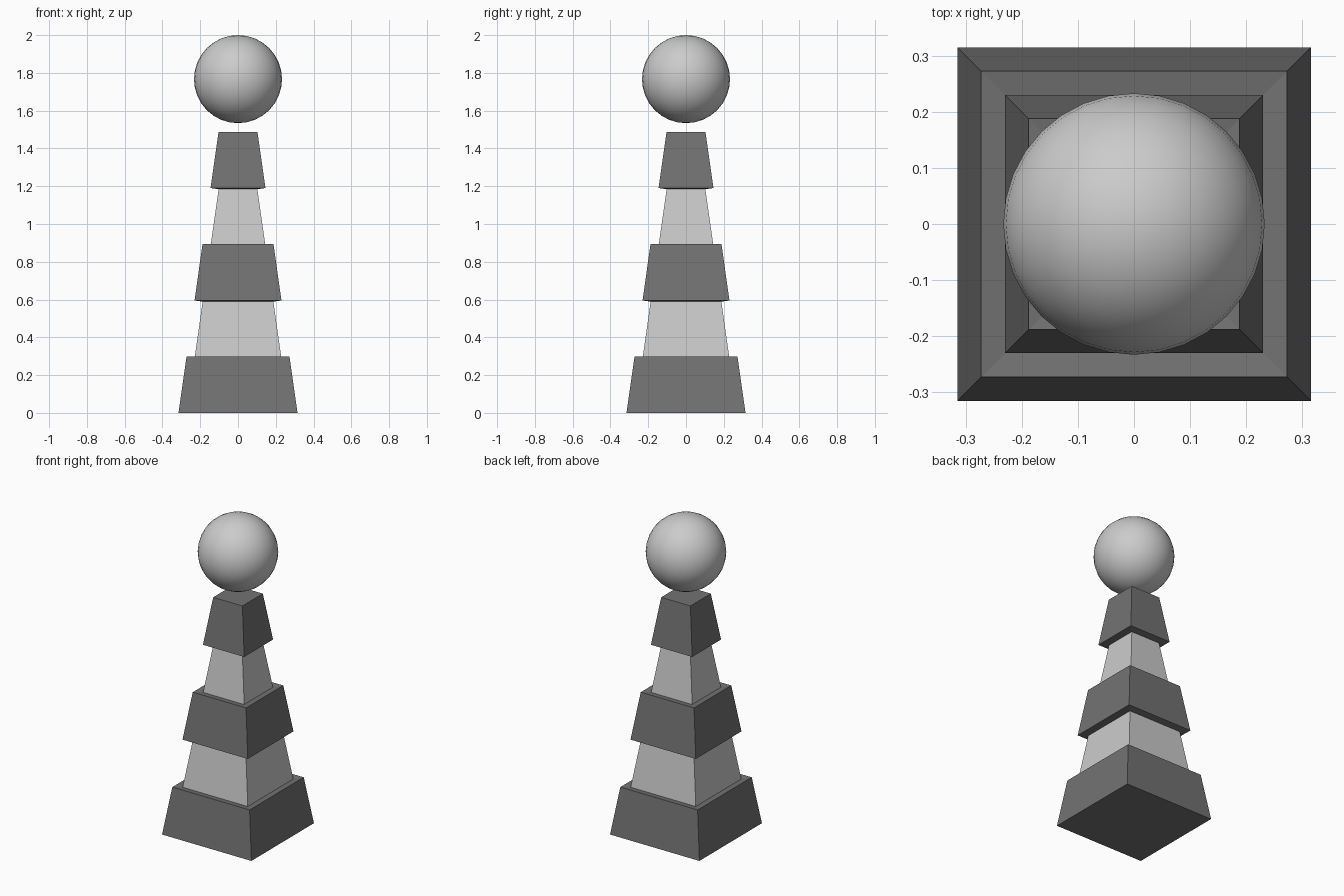
import bpy
import bmesh

if "Cube" in bpy.data.objects:
    bpy.data.objects.remove(bpy.data.objects["Cube"])

BANDS = 5
HEIGHT = 1.488
BASE, TOP = 0.315, 0.103      # half widths of the tapered tower
INSET = 0.043                 # how far the light bands sit back
DIP = 0.006                   # ledges follow the slope normal

dark = bpy.data.materials.new("dark_band")
dark.diffuse_color = (0.17, 0.17, 0.17, 1)
dark.use_nodes = True
dark.node_tree.nodes["Principled BSDF"].inputs["Base Color"].default_value = dark.diffuse_color
light = bpy.data.materials.new("light_band")
light.diffuse_color = (0.8, 0.8, 0.8, 1)
light.use_nodes = True
light.node_tree.nodes["Principled BSDF"].inputs["Base Color"].default_value = light.diffuse_color

# Profile: alternate outer (dark) and inset (light) bands
profile = []
for i in range(BANDS):
    recessed = i % 2
    for j in (i, i + 1):
        t = j / BANDS
        half = BASE + (TOP - BASE) * t - INSET * recessed
        profile.append((half, HEIGHT * t - DIP * recessed))

# Square tower lofted through the profile
bm = bmesh.new()
rings = [[bm.verts.new((sx * h, sy * h, z))
          for sx, sy in ((-1, -1), (1, -1), (1, 1), (-1, 1))]
         for h, z in profile]
for r in range(len(rings) - 1):
    lower, upper = rings[r], rings[r + 1]
    for k in range(4):
        n = (k + 1) % 4
        face = bm.faces.new((lower[k], lower[n], upper[n], upper[k]))
        face.material_index = 1 if r % 4 == 2 else 0
bm.faces.new(rings[0][::-1])
bm.faces.new(rings[-1])
bm.normal_update()
mesh = bpy.data.meshes.new("banded_tower")
bm.to_mesh(mesh)
bm.free()
mesh.materials.append(dark)
mesh.materials.append(light)
tower = bpy.data.objects.new("banded_tower", mesh)
bpy.context.collection.objects.link(tower)

# Floating ball above the tower
bpy.ops.mesh.primitive_uv_sphere_add(segments=32, ring_count=16, radius=0.233,
                                     location=(0, 0, 1.767))
ball = bpy.context.object
ball.name = "floating_ball"
bpy.ops.object.shade_smooth()
